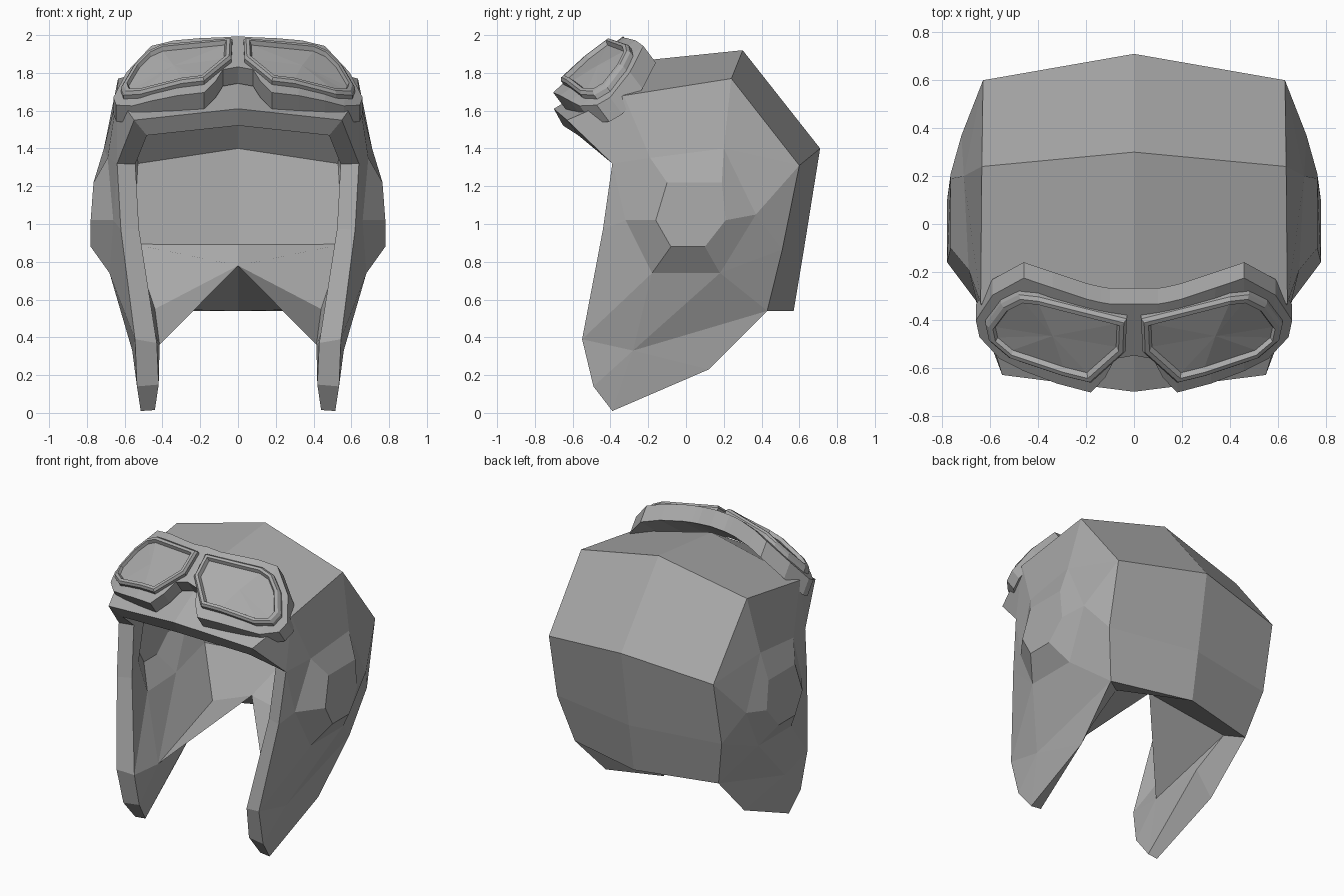
import bpy
import bmesh
from mathutils import Vector

default_cube = bpy.data.objects.get("Cube")
if default_cube:
    bpy.data.objects.remove(default_cube, do_unlink=True)

grey = bpy.data.materials.new("plain_grey")
grey.use_nodes = True
GREY = (0.4, 0.4, 0.4, 1)
grey.diffuse_color = GREY
grey.node_tree.nodes["Principled BSDF"].inputs["Base Color"].default_value = GREY


def mirror_half(bm):
    bmesh.ops.mirror(bm, geom=bm.verts[:] + bm.edges[:] + bm.faces[:],
                     axis='X', merge_dist=0.0005)
    bmesh.ops.remove_doubles(bm, verts=bm.verts[:], dist=0.0005)
    bmesh.ops.recalc_face_normals(bm, faces=bm.faces[:])


def make_object(name, bm):
    mesh = bpy.data.meshes.new(name)
    bm.to_mesh(mesh)
    bm.free()
    mesh.materials.append(grey)
    obj = bpy.data.objects.new(name, mesh)
    bpy.context.collection.objects.link(obj)
    return obj


def thicken(bm, depth):
    """Close an open sheet into a shell by adding an inner skin and a rim."""
    if max(bm.faces, key=lambda f: f.calc_center_median().z).normal.z < 0:
        bmesh.ops.reverse_faces(bm, faces=bm.faces[:])
    bm.normal_update()
    faces, rim = bm.faces[:], [e for e in bm.edges if e.is_boundary]
    pairs = [(v, v.co - v.normal * depth * v.calc_shell_factor())
             for v in bm.verts]
    inner = {v: bm.verts.new(co) for v, co in pairs}
    for f in faces:
        bm.faces.new([inner[v] for v in reversed(f.verts)])
    for e in rim:
        a, b = e.verts
        bm.faces.new((a, b, inner[b], inner[a]))
    bmesh.ops.recalc_face_normals(bm, faces=bm.faces[:])
    return inner


# Helmet: control points of one half, grouped by line
lines = {
    # centre line from brow over the crown to the neck
    "a": [(0, -.70, 1.61), (0, -.28, 1.86), (0, .30, 1.92),
          (0, .71, 1.40), (0, .625, .87), (0, .57, .54)],
    # corner line between the top/back panels and the side
    "b": [(.55, -.63, 1.55), (.64, -.33, 1.68), (.635, .24, 1.77),
          (.63, .60, 1.31), (.63, .51, .865), (.55, .43, .54)],
    # front edge and tip of the cheek flap, then its crease point
    "c": [(.64, -.39, 1.32), (.62, -.44, .97), (.545, -.55, .39),
          (.535, -.49, .14), (.515, -.39, .01), (.53, .12, .23)],
    "d": [(.56, -.28, .33)],
    # ear cup base and raised face
    "e": [(.69, -.19, 1.35), (.71, .20, 1.40), (.72, .37, 1.05),
          (.68, .18, .74), (.68, -.18, .74), (.66, -.32, 1.02)],
    "f": [(.765, -.10, 1.22), (.765, .19, 1.22), (.765, .21, 1.02),
          (.78, .10, .88), (.78, -.08, .88), (.78, -.16, 1.02)],
}
side_faces = """b0 b1 c0|b1 b2 e1 e0|b1 e0 c0|b2 b3 e1|e1 b3 e2|b3 b4 e2|b4 e3 e2
c0 e0 e5|c0 e5 c1|c1 e5 e4|c1 e4 c2|c2 e4 d0|d0 e4 e3|d0 e3 b5|e3 b4 b5
d0 b5 c5|c2 d0 c3|c3 d0 c4|d0 c5 c4|f0 f1 f2 f3 f4 f5""".replace("\n", "|")
# inner skin points that differ from an even thickness: back wall, nape, flap
lining = {"a3": (0, .60, 1.40), "b3": (.53, .51, 1.32), "a5": (0, .15, .78),
          "b5": (.44, .35, .55), "c2": (.43, -.52, .37),
          "c3": (.42, -.48, .15), "c4": (.44, -.385, .015),
          "c5": (.43, .10, .41), "d0": (.415, -.28, .36)}

bm = bmesh.new()
p = {key + str(i): bm.verts.new(co)
     for key, points in lines.items() for i, co in enumerate(points)}
for i in range(5):
    bm.faces.new([p[f"a{i}"], p[f"a{i + 1}"], p[f"b{i + 1}"], p[f"b{i}"]])
for i in range(6):
    j = (i + 1) % 6
    bm.faces.new([p[f"e{i}"], p[f"e{j}"], p[f"f{j}"], p[f"f{i}"]])
for face in side_faces.split("|"):
    bm.faces.new([p[key] for key in face.split()])
mirror_half(bm)
inner = thicken(bm, 0.1)
for side in (1, -1):
    flip = Vector((side, 1, 1))
    lined = {}
    for key, co in lining.items():
        outer = Vector(lines[key[0]][int(key[1])]) * flip
        nearest = min(inner, key=lambda v: (v.co - outer).length)
        lined[key] = inner[nearest]
        lined[key].co = Vector(co) * flip
    # web joining the nape to the flap
    bm.faces.new((lined["a5"], lined["b5"], lined["d0"])[::side])
make_object("helmet_shell", bm)


# Goggles: laid out on a tilted plane that wraps back at the sides
def on_goggles(u, v, lift):
    w = 1.835 - 0.5 * u * u + lift
    return Vector((u, 0.8 * v - 0.6 * w, 0.6 * v + 0.8 * w))


def bridge(bm, first, second, closed=True):
    n = len(first)
    for i in range(n if closed else n - 1):
        j = (i + 1) % n
        bm.faces.new((first[i], first[j], second[j], second[i]))


# Goggle body with a nose notch
top = [(0, .93), (.10, .925), (.14, .93), (.20, .94), (.34, .97), (.46, .985),
       (.59, .845), (.66, .68)]
bottom = [(0, .66), (.08, .64), (.12, .54), (.18, .455), (.32, .475),
          (.46, .50), (.56, .525), (.645, .60)]
bm = bmesh.new()
skins = []
for lift in (-0.04, -0.15):
    upper, lower = ([bm.verts.new(on_goggles(u, v, lift)) for u, v in edge]
                    for edge in (top, bottom))
    bridge(bm, upper, lower, closed=False)
    skins.append(upper + lower[::-1])
bridge(bm, skins[0], skins[1], closed=False)
mirror_half(bm)
make_object("goggle_body", bm)

# Raised lens rims and recessed lenses
rim = [(.03, .87), (.40, .925), (.48, .91), (.555, .835), (.62, .70),
       (.605, .62), (.52, .565), (.30, .54), (.18, .525), (.035, .70)]


def inset_loop(points, distance):
    """Move every edge of a clockwise outline inwards by a distance."""
    result = []
    for i, point in enumerate(points):
        here = Vector(point)
        before = (here - Vector(points[i - 1])).normalized()
        after = (Vector(points[(i + 1) % len(points)]) - here).normalized()
        n1 = Vector((before.y, -before.x))
        n2 = Vector((after.y, -after.x))
        result.append(here + (n1 + n2) * distance / (1 + n1.dot(n2)))
    return result


bm = bmesh.new()
steps = [(0, -.06), (0, -.015), (.012, 0), (.03, 0), (.04, -.025)]
previous = None
for distance, lift in steps:
    outline = inset_loop(rim, distance)
    loop = [bm.verts.new(on_goggles(u, v, lift)) for u, v in outline]
    if previous:
        bridge(bm, previous, loop)
    previous = loop
mirror_half(bm)
make_object("lens_rims", bm)

lens = bmesh.new()
edge = [lens.verts.new(on_goggles(u, v, -.025)) for u, v in outline]
middle = lens.verts.new(on_goggles(.34, .73, -.025))
for i, vert in enumerate(edge):
    lens.faces.new((vert, edge[(i + 1) % len(edge)], middle))
mirror_half(lens)
if sum(f.normal.z for f in lens.faces) < 0:
    bmesh.ops.reverse_faces(lens, faces=lens.faces[:])
make_object("lenses", lens)
